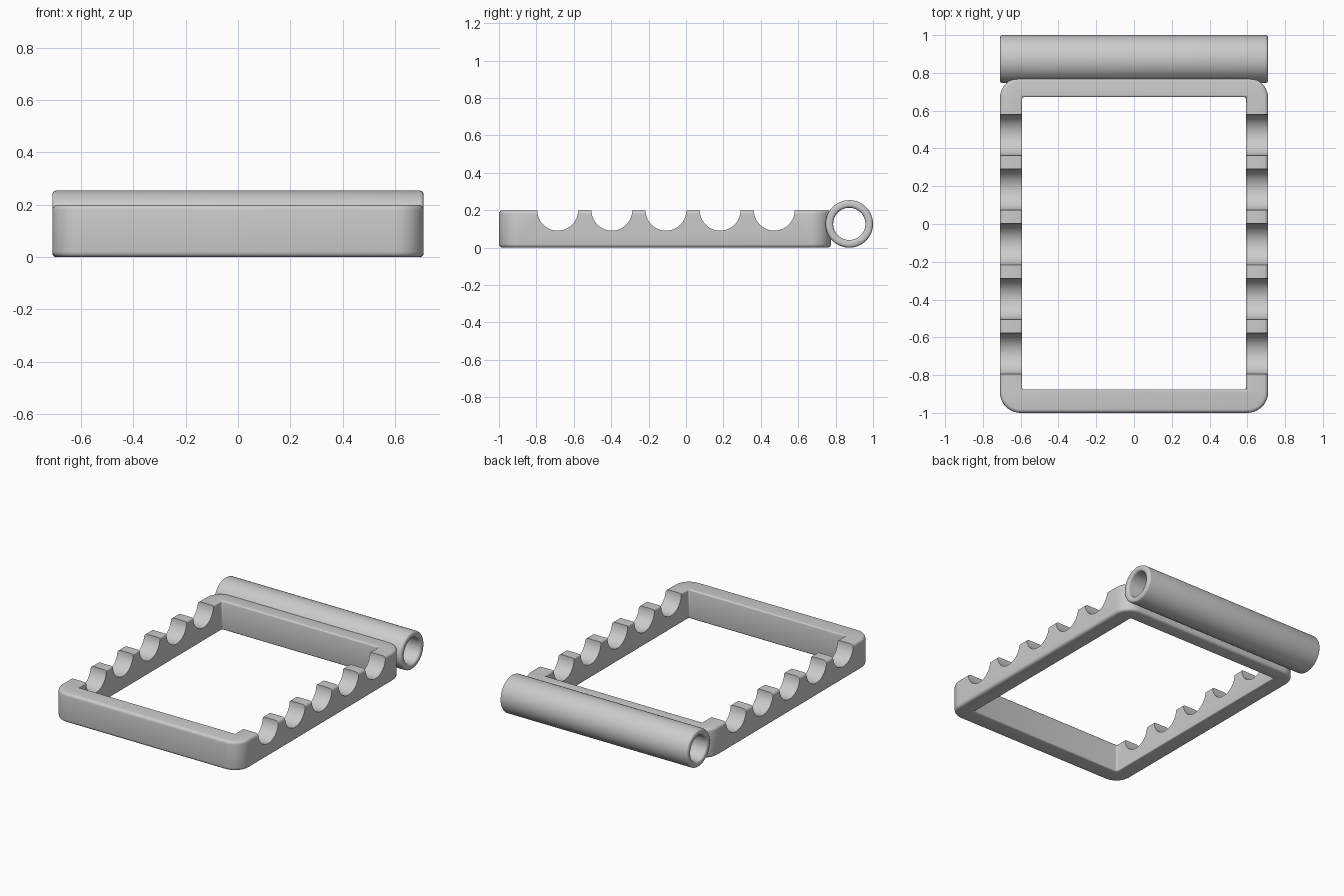
import bpy
import bmesh
import math
from mathutils import Matrix

cube = bpy.data.objects.get("Cube")
if cube:
    bpy.data.objects.remove(cube, do_unlink=True)

grey = bpy.data.materials.new("plain grey")
grey.use_nodes = True
GREY = (0.6, 0.6, 0.6, 1)
grey.diffuse_color = GREY
grey.node_tree.nodes["Principled BSDF"].inputs["Base Color"].default_value = GREY


def new_object(name, bm):
    mesh = bpy.data.meshes.new(name)
    bm.to_mesh(mesh)
    bm.free()
    mesh.materials.append(grey)
    obj = bpy.data.objects.new(name, mesh)
    bpy.context.collection.objects.link(obj)
    return obj


def box(name, x, y0, y1, z0, z1, corner=0):
    bm = bmesh.new()
    size = Matrix.Diagonal((2 * x, y1 - y0, z1 - z0, 1))
    place = Matrix.Translation((0, (y0 + y1) / 2, (z0 + z1) / 2))
    bmesh.ops.create_cube(bm, size=1, matrix=place @ size)
    if corner:
        upright = [e for e in bm.edges
                   if abs(e.verts[0].co.z - e.verts[1].co.z) > 0.01]
        bmesh.ops.bevel(bm, geom=upright, offset=corner, segments=10,
                        profile=0.5, affect='EDGES')
    return new_object(name, bm)


def rod(name, y, z, radius, length, sides=64):
    # Cylinder lying along x
    bm = bmesh.new()
    lie = Matrix.Translation((0, y, z)) @ Matrix.Rotation(math.pi / 2, 4, 'Y')
    bmesh.ops.create_cone(bm, cap_ends=True, segments=sides, radius1=radius,
                          radius2=radius, depth=length, matrix=lie)
    return new_object(name, bm)


def bevel(obj, width):
    mod = obj.modifiers.new("round edges", 'BEVEL')
    mod.width = width
    mod.segments = 4
    mod.limit_method = 'ANGLE'
    mod.angle_limit = math.radians(40)
    mod.use_clamp_overlap = False


def cut(obj, cutter):
    cutter.hide_render = True
    mod = obj.modifiers.new("cut", 'BOOLEAN')
    mod.operation = 'DIFFERENCE'
    mod.solver = 'EXACT'
    mod.object = cutter


def finish(obj, cutters):
    # Apply the modifiers, drop the cutters and smooth the rounded faces
    bpy.ops.object.select_all(action='DESELECT')
    obj.select_set(True)
    bpy.context.view_layer.objects.active = obj
    bpy.ops.object.convert(target='MESH')
    for cutter in cutters:
        bpy.data.objects.remove(cutter, do_unlink=True)
    bpy.ops.object.shade_smooth_by_angle(angle=math.radians(35))


# Rectangular frame with rounded outer corners and an open middle
frame = box("frame", 0.71, -1, 0.776, 0, 0.2, corner=0.11)
opening = box("opening_cutter", 0.592, -0.876, 0.672, -0.1, 0.3)
bevel(frame, 0.02)
cut(frame, opening)
bevel(frame, 0.01)

# Five half-round notches across both side rails
notches = [rod("notch_cutter", -0.686 + 0.2895 * i, 0.2, 0.109, 1.6)
           for i in range(5)]
for notch in notches:
    cut(frame, notch)
finish(frame, [opening] + notches)

# Hollow tube along the back
tube = rod("back_tube", 0.873, 0.127, 0.127, 1.42)
bore = rod("bore_cutter", 0.873, 0.127, 0.086, 1.6)
cut(tube, bore)
bevel(tube, 0.015)
finish(tube, [bore])
